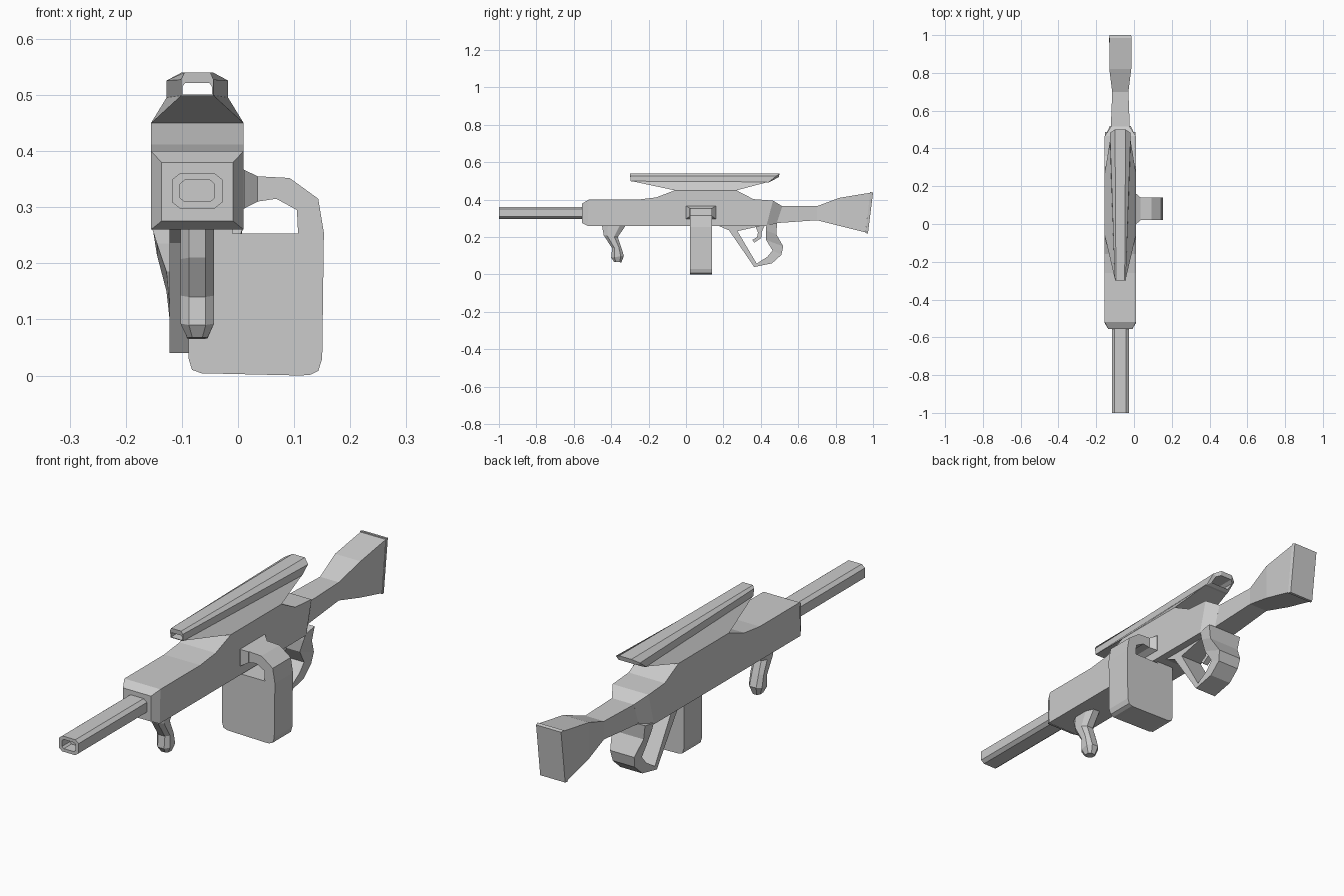
import bpy, bmesh

CX = -0.0725   # centre plane of the gun
HW = 0.0825    # half width of the body


def loft(name, rings, caps=True, cyclic=False):
    """Skin a sequence of equal-length point rings."""
    bm = bmesh.new()
    vr = [[bm.verts.new(p) for p in r] for r in rings]
    pairs = list(zip(vr, vr[1:]))
    if cyclic:
        pairs.append((vr[-1], vr[0]))
    n = len(rings[0])
    for a, b in pairs:
        for i in range(n):
            j = (i + 1) % n
            bm.faces.new((a[i], a[j], b[j], b[i]))
    if caps and not cyclic:
        bm.faces.new(vr[0])
        bm.faces.new(vr[-1])
    bmesh.ops.recalc_face_normals(bm, faces=bm.faces)
    me = bpy.data.meshes.new(name)
    bm.to_mesh(me)
    bm.free()
    ob = bpy.data.objects.new(name, me)
    bpy.context.collection.objects.link(ob)
    return ob


def span(a, b, hw):
    """Four-point ring across the gun between side-view points a and b."""
    return [(CX - hw, *a), (CX + hw, *a), (CX + hw, *b), (CX - hw, *b)]


def octagon(y, hw, z0, z1, cx, cz):
    """Chamfered rectangle facing along y."""
    return [(CX + x, y, z) for x, z in (
        (-hw + cx, z0), (hw - cx, z0), (hw, z0 + cz), (hw, z1 - cz),
        (hw - cx, z1), (-hw + cx, z1), (-hw, z1 - cz), (-hw, z0 + cz))]


# Receiver body with chamfered nose and tapered tail
loft("body", [span(*s) for s in (
    ((-.555, .275), (-.555, .38), .064),
    ((-.525, .26), (-.52, .4), HW),
    ((-.26, .26), (-.26, .4), HW),
    ((-.16, .26), (-.16, .412), HW),
    ((-.06, .26), (-.06, .45), HW),
    ((.27, .26), (.27, .45), HW),
    ((.36, .26), (.36, .403), HW),
    ((.43, .26), (.465, .395), HW),
    ((.485, .275), (.515, .365), .05))])

# Shoulder stock and butt plate
loft("stock", [span(*s) for s in (
    ((.484, .275), (.514, .365), .05),
    ((.7, .29), (.7, .365), .043),
    ((.82, .26), (.82, .41), .058),
    ((.96, .225), (.985, .437), .058))])
loft("butt_plate", [span(*s) for s in (
    ((.96, .221), (.985, .441), .06),
    ((.973, .22), (1.0, .438), .057))])

# Barrel with recessed bore
loft("barrel", [
    octagon(-.54, .045, .297, .361, .015, .012),
    octagon(-1.0, .045, .297, .361, .015, .012),
    octagon(-1.0, .031, .31, .348, .008, .007),
    octagon(-.95, .031, .31, .348, .008, .007)])

# Flared sight base
loft("sight_base", [
    [(CX - HW, -.06, .45), (CX + HW, -.06, .45), (CX + HW, .27, .45), (CX - HW, .27, .45)],
    [(CX - .028, -.295, .5), (CX + .028, -.295, .5), (CX + .055, .44, .495), (CX - .055, .44, .495)]])


# Hollow sight tube, narrow in front and slanted at the rear
def sight_ring(y, hw, ht, z0, z1, slant):
    zm = z1 - .3 * (z1 - z0)
    pts = ((-hw, z0), (hw, z0), (hw, zm), (ht, z1), (-ht, z1), (-hw, zm))
    return [(CX + x, y - slant * (z1 - z) / (z1 - z0), z) for x, z in pts]


loft("sight_tube", [
    sight_ring(-.3, .029, .023, .498, .54, -.005),
    sight_ring(.5, .055, .028, .492, .54, .06),
    sight_ring(.496, .043, .026, .499, .521, .04),
    sight_ring(-.298, .026, .022, .501, .521, -.002)], cyclic=True)

# Fore grip: chamfered sections stepping down the handle
grip = []
for (fy, fz), (by, bz), w in (((-.45, .265), (-.32, .265), .03),
                             ((-.44, .21), (-.365, .2), .03),
                             ((-.395, .14), (-.348, .15), .03),
                             ((-.4, .09), (-.332, .1), .03),
                             ((-.385, .068), (-.345, .065), .018)):
    ring = []
    for x, t in ((-.5, 0), (.5, 0), (1, .25), (1, .75), (.5, 1), (-.5, 1), (-1, .75), (-1, .25)):
        ring.append((CX + x * w, fy + (by - fy) * t, fz + (bz - fz) * t))
    grip.append(ring)
loft("fore_grip", grip)

# Side magazine with hooked feed arm
mag = ((.0, .36), (.035, .355), (.092, .352), (.143, .315), (.153, .255), (.15, .03),
       (.143, .008), (.128, .001), (.11, 0), (-.065, .004), (-.082, .01), (-.088, .03),
       (-.088, .265), (-.01, .265), (-.01, .253), (.107, .253), (.105, .295),
       (.068, .315), (.035, .31), (.0, .305))
loft("magazine", [[(x, y, z) for x, z in mag] for y in (.022, .14)])
loft("feed_flange", [
    [(x, .08 - h, z0), (x, .08 + h, z0), (x, .08 + h, z1), (x, .08 - h, z1)]
    for x, h, z0, z1 in ((.005, .08, .295, .37), (.012, .08, .298, .366), (.035, .06, .31, .355))])

# Rear grip and guard swept as one loop
loft("grip_guard", [span(*s) for s in (
    ((.17, .262), (.41, .262), .05),
    ((.23, .236), (.275, .232), .05),
    ((.365, .04), (.378, .058), .05),
    ((.46, .06), (.435, .095), .05),
    ((.51, .105), (.463, .128), .05),
    ((.52, .15), (.428, .185), .055),
    ((.483, .215), (.427, .235), .072),
    ((.487, .275), (.43, .265), HW - .001))])

# Trigger
loft("trigger", [span(*s) for s in (
    ((.37, .26), (.42, .26), .012),
    ((.385, .225), (.405, .228), .012),
    ((.38, .2), (.402, .195), .012),
    ((.355, .185), (.365, .17), .012))])
